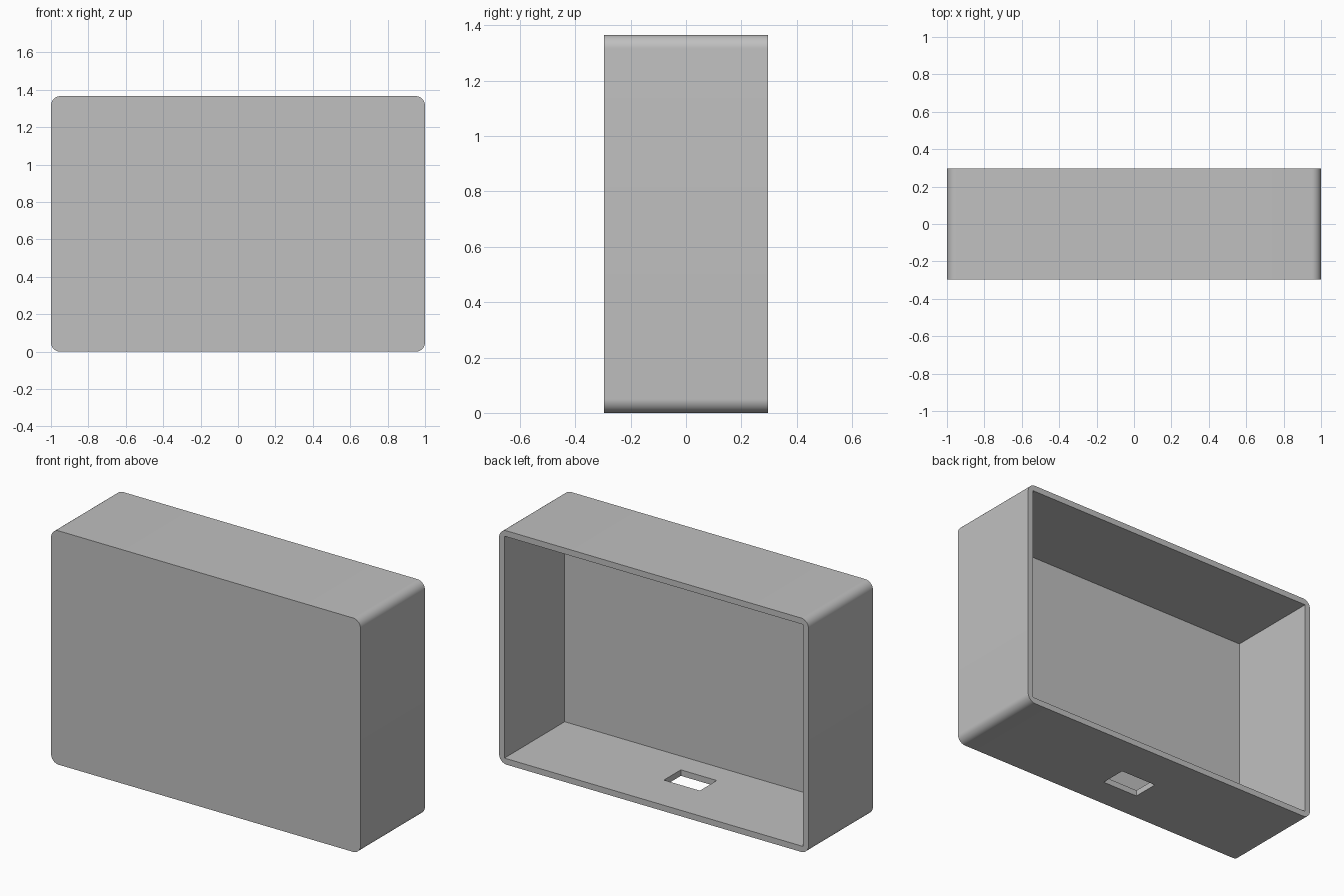
import bpy
import bmesh
from math import cos, sin, pi, radians

default = bpy.data.objects.get("Cube")
if default:
    bpy.data.objects.remove(default, do_unlink=True)

WIDTH, DEPTH, HEIGHT = 2.0, 0.594, 1.366
RADIUS, WALL, FRONT = 0.05, 0.035, 0.038
SEGMENTS = 12

grey = bpy.data.materials.new("light grey")
grey.use_nodes = True
colour = (0.527, 0.527, 0.527, 1)
grey.diffuse_color = colour
grey.node_tree.nodes["Principled BSDF"].inputs["Base Color"].default_value = colour


def add_object(name, bm):
    bmesh.ops.recalc_face_normals(bm, faces=bm.faces)
    mesh = bpy.data.meshes.new(name)
    bm.to_mesh(mesh)
    bm.free()
    mesh.materials.append(grey)
    obj = bpy.data.objects.new(name, mesh)
    bpy.context.collection.objects.link(obj)
    return obj


def box(name, low, high):
    bm = bmesh.new()
    bmesh.ops.create_cube(bm, size=1)
    for v in bm.verts:
        v.co = [a + (c + 0.5) * (b - a) for a, b, c in zip(low, high, v.co)]
    return add_object(name, bm)


# Solid block: rounded rectangle seen from the front, extruded backwards
bm = bmesh.new()
outline = []
centres = [(1, 1), (-1, 1), (-1, -1), (1, -1)]
for corner, (sx, sz) in enumerate(centres):
    cx = sx * (WIDTH / 2 - RADIUS)
    cz = HEIGHT / 2 + sz * (HEIGHT / 2 - RADIUS)
    for i in range(SEGMENTS + 1):
        a = (corner + i / SEGMENTS) * pi / 2
        outline.append(bm.verts.new((cx + RADIUS * cos(a), -DEPTH / 2, cz + RADIUS * sin(a))))
face = bm.faces.new(outline)
extruded = bmesh.ops.extrude_face_region(bm, geom=[face])["geom"]
for v in extruded:
    if isinstance(v, bmesh.types.BMVert):
        v.co.y = DEPTH / 2
shell = add_object("enclosure_shell", bm)

# Cavity open at the back, and a rectangular port through the floor
inner = WIDTH / 2 - WALL
cutters = [
    box("cavity_cutter", (-inner, -DEPTH / 2 + FRONT, WALL), (inner, DEPTH, HEIGHT - WALL)),
    box("port_cutter", (-0.116, -0.118, -0.1), (0.116, 0.038, 0.1)),
]
bpy.context.view_layer.objects.active = shell
for cutter in cutters:
    cutter.hide_render = True
    cut = shell.modifiers.new(cutter.name, "BOOLEAN")
    cut.operation = "DIFFERENCE"
    cut.solver = "EXACT"
    cut.object = cutter
    bpy.ops.object.modifier_apply(modifier=cut.name)
    bpy.data.objects.remove(cutter, do_unlink=True)

# Smooth rounded corners, crisp edges elsewhere
bpy.ops.object.select_all(action="DESELECT")
shell.select_set(True)
bpy.ops.object.shade_smooth_by_angle(angle=radians(30))
